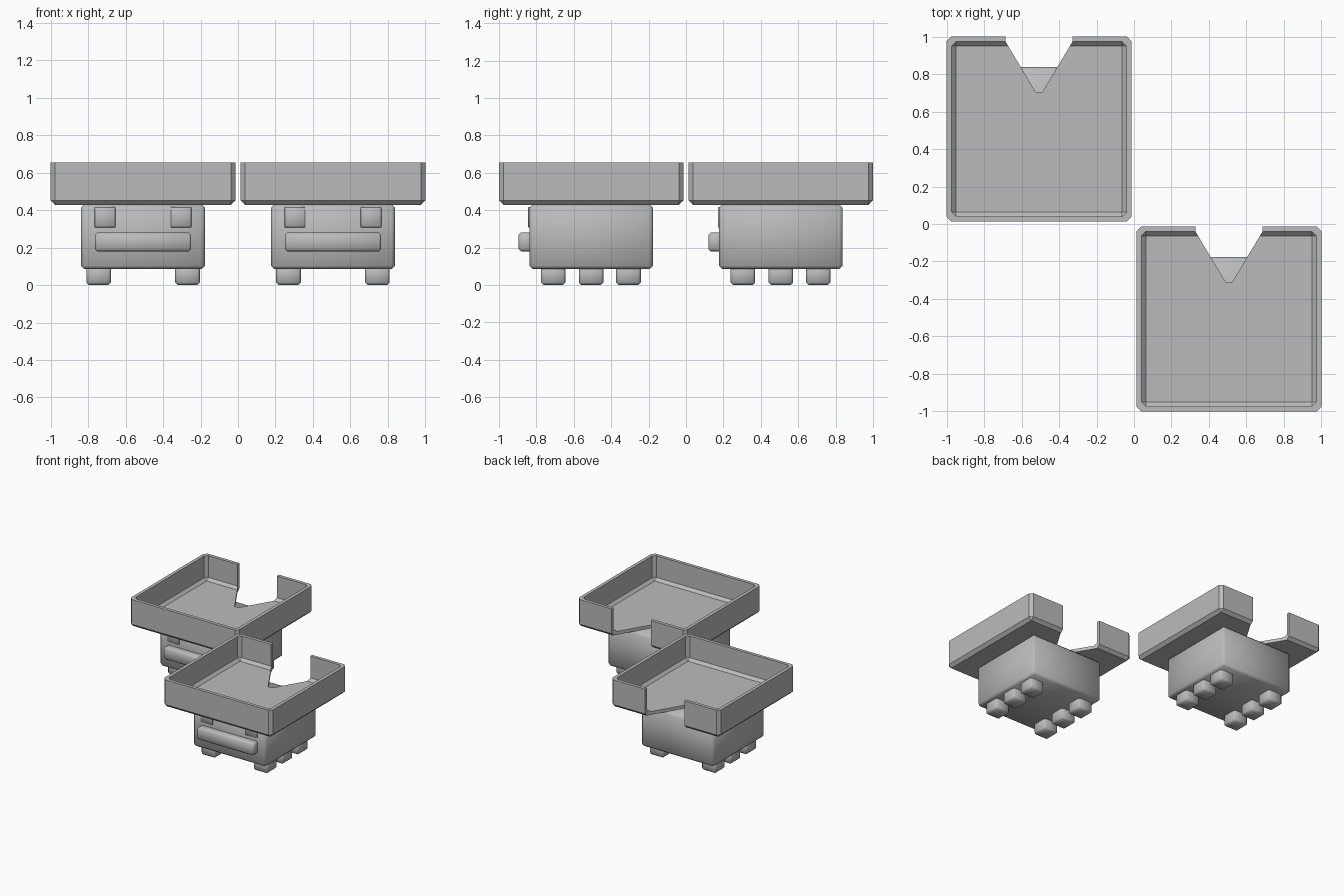
import bpy, bmesh, math

if "Cube" in bpy.data.objects:
    bpy.data.objects.remove(bpy.data.objects["Cube"])

grey = bpy.data.materials.new("plain grey")
grey.diffuse_color = (0.5, 0.5, 0.5, 1)
grey.use_nodes = True
grey.node_tree.nodes["Principled BSDF"].inputs["Base Color"].default_value = grey.diffuse_color


def make_object(name, bm, angle=50):
    bmesh.ops.recalc_face_normals(bm, faces=bm.faces)
    me = bpy.data.meshes.new(name)
    bm.to_mesh(me)
    bm.free()
    me.materials.append(grey)
    ob = bpy.data.objects.new(name, me)
    bpy.context.collection.objects.link(ob)
    return ob


def box(name, x, y, z, bevel=0.0, keep_top=False):
    """Box from (min, max) ranges, edges chamfered; keep_top leaves the rim sharp."""
    bm = bmesh.new()
    bmesh.ops.create_cube(bm, size=1)
    for v in bm.verts:
        top = v.co.z > 0
        v.co = [r[0] + (c + 0.5) * (r[1] - r[0]) for r, c in zip((x, y, z), v.co)]
    if bevel:
        edges = [e for e in bm.edges
                 if not (keep_top and all(abs(v.co.z - z[1]) < 1e-5 for v in e.verts))]
        bmesh.ops.bevel(bm, geom=edges, offset=bevel, segments=1, profile=0.5,
                        affect='EDGES', clamp_overlap=True)
    return make_object(name, bm)


def activate(ob):
    bpy.ops.object.select_all(action='DESELECT')
    ob.select_set(True)
    bpy.context.view_layer.objects.active = ob


def cut(ob, cutter):
    mod = ob.modifiers.new("cut", 'BOOLEAN')
    mod.operation = 'DIFFERENCE'
    mod.solver = 'EXACT'
    mod.object = cutter
    cutter.hide_render = True
    activate(ob)
    bpy.ops.object.modifier_apply(modifier=mod.name)
    bpy.data.objects.remove(cutter)


def smooth(ob, degrees):
    activate(ob)
    bpy.ops.object.shade_smooth_by_angle(angle=math.radians(degrees))


# Open tray with a V notch at the back
H, W = 0.493, 0.466
tray = box("tray", (-H, H), (-H, H), (0.428, 0.655), 0.024, True)
cut(tray, box("tray_hollow", (-W, W), (-W, W), (0.455, 0.8), 0.022, True))
bm = bmesh.new()
outline = [(-0.178, 0.6), (-0.178, 0.465), (-0.018, 0.198),
           (0.018, 0.198), (0.178, 0.465), (0.178, 0.6)]
face = bm.faces.new([bm.verts.new((x, y, 0.3)) for x, y in outline])
new = bmesh.ops.extrude_face_region(bm, geom=[face])["geom"]
bmesh.ops.translate(bm, vec=(0, 0, 0.6),
                    verts=[g for g in new if isinstance(g, bmesh.types.BMVert)])
cut(tray, make_object("notch_cutter", bm))
smooth(tray, 30)
parts = [tray]

# Body block and front bar
parts.append(box("body", (-0.331, 0.331), (-0.331, 0.331), (0.085, 0.43), 0.018))
parts.append(box("front_bar", (-0.257, 0.257), (-0.388, -0.30), (0.18, 0.28), 0.012))

# Front square plates and the six feet
for s, side in ((-1, "left"), (1, "right")):
    cx = s * 0.203
    parts.append(box("front_plate_" + side, (cx - 0.055, cx + 0.055),
                     (-0.337, -0.32), (0.308, 0.416), 0.003))
    cx = s * 0.237
    for i, cy in enumerate((-0.203, 0.0, 0.2)):
        parts.append(box(f"foot_{side}_{i + 1}", (cx - 0.066, cx + 0.066),
                         (cy - 0.066, cy + 0.066), (0, 0.11), 0.014))
for ob in parts[1:]:
    smooth(ob, 50)

# Two identical units placed on the diagonal
for ob in parts:
    twin = ob.copy()
    twin.name = ob.name + "_front_unit"
    bpy.context.collection.objects.link(twin)
    twin.location = (0.507, -0.507, 0)
    ob.location = (-0.507, 0.507, 0)
